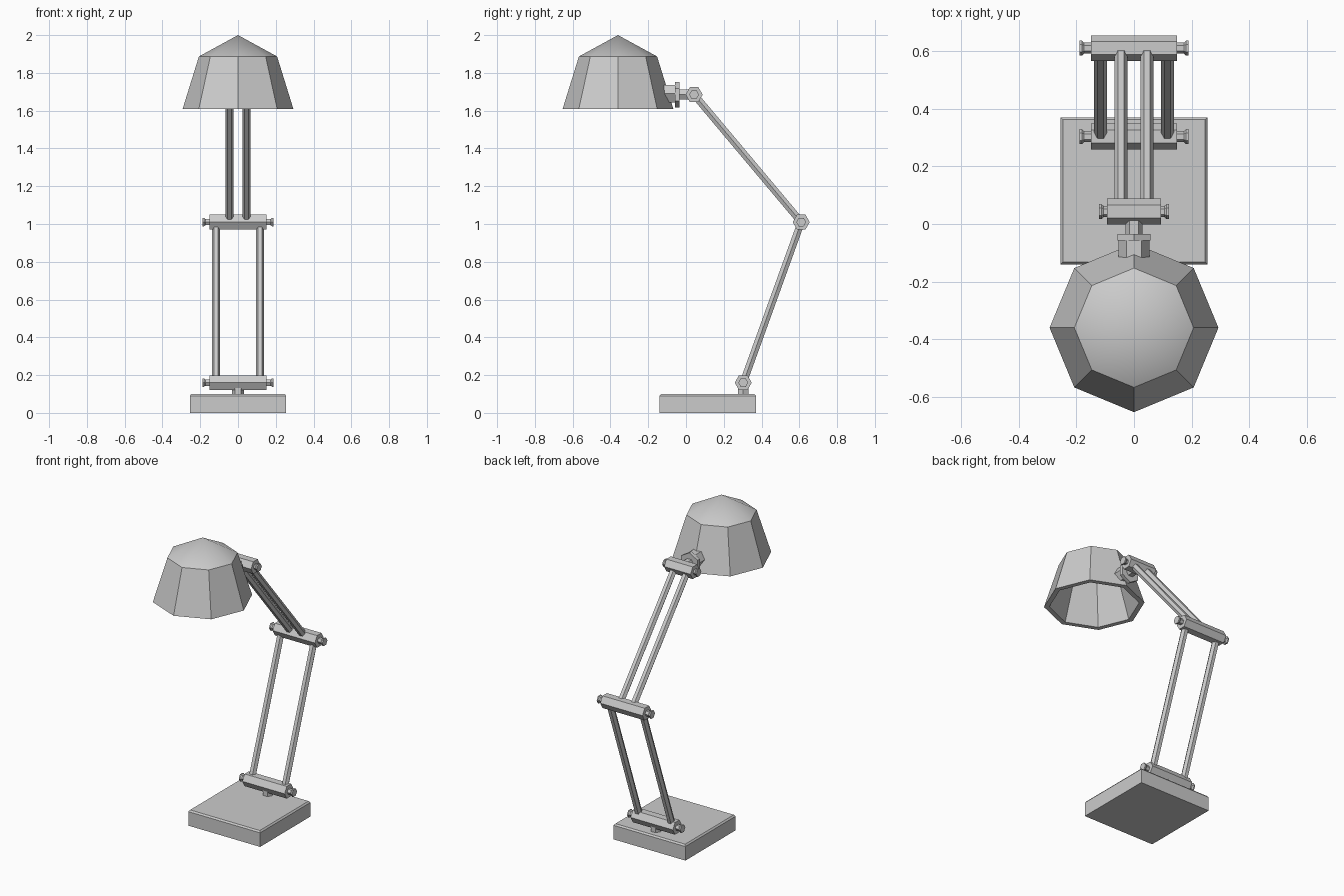
import bpy, bmesh, math
from mathutils import Vector

if "Cube" in bpy.data.objects:
    bpy.data.objects.remove(bpy.data.objects["Cube"])


def lathe(name, origin, axis, ref, profile, sides=6, smooth=False):
    """Faceted solid of (radius, distance) rings along an axis; ref points at a corner."""
    o, a = Vector(origin), Vector(axis).normalized()
    u = Vector(ref)
    u = (u - a * u.dot(a)).normalized()
    v = a.cross(u)
    bm = bmesh.new()
    rings = []
    for r, t in profile:
        if r == 0:
            rings.append([bm.verts.new(o + a * t)])
        else:
            angs = [2 * math.pi * i / sides for i in range(sides)]
            rings.append([bm.verts.new(o + a * t + (u * math.cos(g) + v * math.sin(g)) * r)
                          for g in angs])
    for p, q in zip(rings, rings[1:]):
        for i in range(sides):
            j = (i + 1) % sides
            quad = [p[i % len(p)], p[j % len(p)], q[j % len(q)], q[i % len(q)]]
            bm.faces.new(list(dict.fromkeys(quad)))
    for ring in (rings[0], rings[-1]):
        if len(ring) > 1:
            bm.faces.new(ring)
    bmesh.ops.recalc_face_normals(bm, faces=bm.faces)
    me = bpy.data.meshes.new(name)
    bm.to_mesh(me)
    bm.free()
    ob = bpy.data.objects.new(name, me)
    bpy.context.collection.objects.link(ob)
    if smooth:
        bpy.ops.object.select_all(action='DESELECT')
        bpy.context.view_layer.objects.active = ob
        ob.select_set(True)
        bpy.ops.object.shade_smooth_by_angle(angle=math.radians(30))
    return ob


def hinge(name, y, z, half, bolt):
    """Hexagonal bar across x with a flared bolt through it."""
    lathe(name + "_bar", (0, y, z), (1, 0, 0), (0, 1, 0), [(0.045, -half), (0.045, half)])
    end = [(0.019, bolt - 0.016), (0.026, bolt - 0.008), (0.026, bolt)]
    prof = [(r, -t) for r, t in reversed(end)] + end
    lathe(name + "_bolt", (0, y, z), (1, 0, 0), (0, 1, 0), prof)


def rods(name, p, q, x):
    """Mirrored pair of hexagonal rods between two hinges (y, z)."""
    for side, s in (("left", -x), ("right", x)):
        a, b = Vector((s, *p)), Vector((s, *q))
        lathe(f"{name}_{side}", a, b - a, (1, 0, 0), [(0.022, 0), (0.022, (b - a).length)])


FOOT, ELBOW, HEAD = (0.303, 0.16), (0.61, 1.01), (0.043, 1.685)

# base slab with chamfered top edge: a four-sided lathe
D = math.sqrt(2)
lathe("base", (0, 0.115, 0), (0, 0, 1), (1, 1, 0),
      [(0.255 * D, 0), (0.255 * D, 0.09), (0.247 * D, 0.10)], sides=4)
lathe("base_post", (0, FOOT[0], 0.09), (0, 0, 1), (1, 0, 0), [(0.033, 0), (0.033, 0.05)])

# hinges and arms
hinge("foot_hinge", *FOOT, 0.15, 0.189)
hinge("elbow_hinge", *ELBOW, 0.15, 0.189)
hinge("head_hinge", *HEAD, 0.094, 0.121)
rods("lower_arm", FOOT, ELBOW, 0.116)
rods("upper_arm", ELBOW, HEAD, 0.045)

# neck, collar and socket joining the shade
lathe("head_neck", (0, 0.02, 1.685), (0, -1, 0), (1, 0, 0), [(0.03, 0), (0.03, 0.06)])
lathe("head_collar", (0, -0.034, 1.685), (0, -1, 0), (0, 0, 1), [(0.067, 0), (0.067, 0.023)])
lathe("head_socket", (0, -0.055, 1.69), (0, -1, 0), (1, 0, 0), [(0.053, 0), (0.053, 0.075)])

# eight-sided hollow shade with smooth conical cap
lathe("shade", (0, -0.36, 0), (0, 0, 1), (1, 0, 0),
      [(0, 2.0), (0.207, 1.887), (0.293, 1.61), (0.262, 1.61), (0.18, 1.865), (0, 1.965)],
      sides=8, smooth=True)
